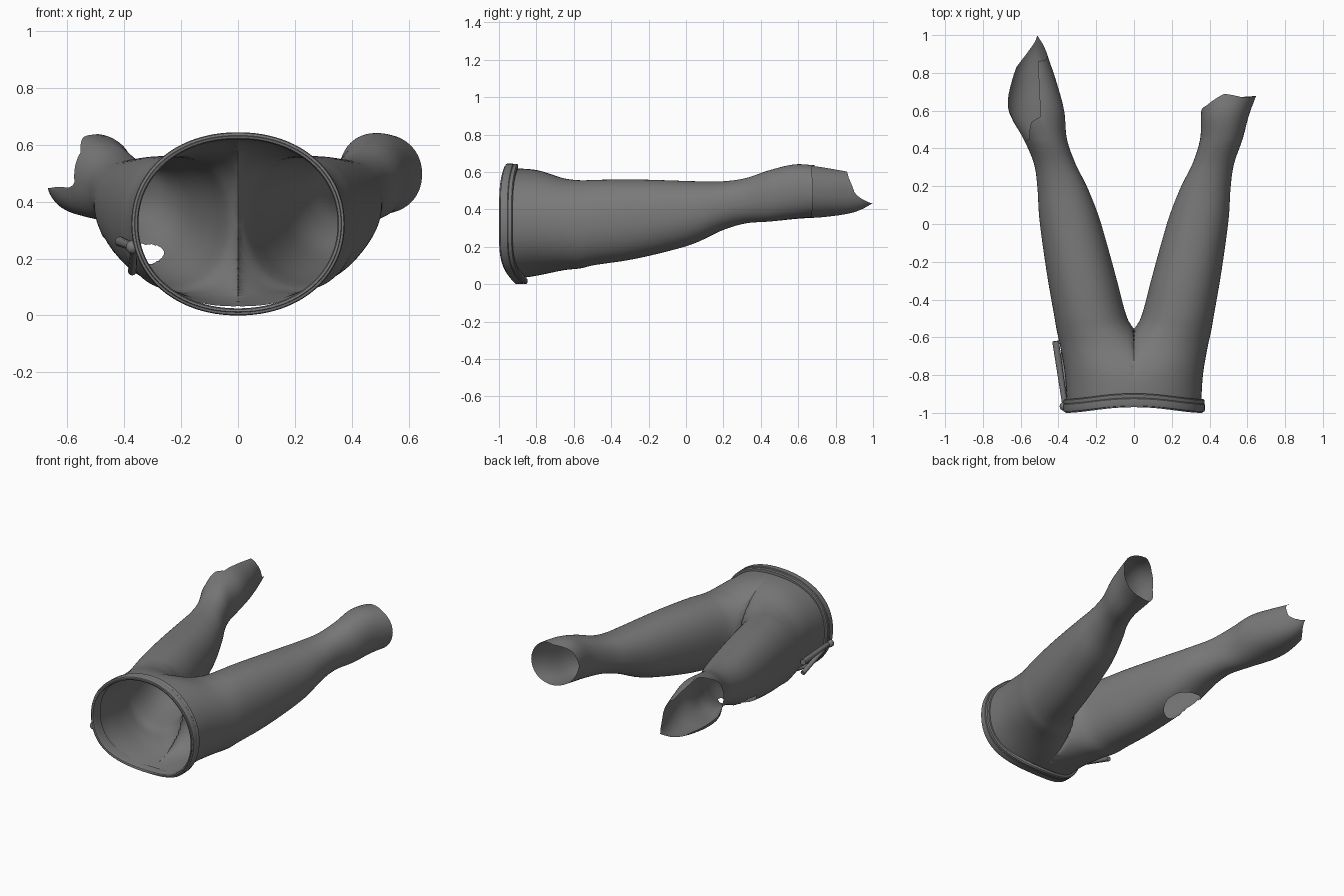
import bpy, bmesh, math
from mathutils import Vector

if "Cube" in bpy.data.objects:
    bpy.data.objects.remove(bpy.data.objects["Cube"])

cloth = bpy.data.materials.new("dark_grey_cloth")
cloth.diffuse_color = (0.19, 0.19, 0.19, 1)
cloth.use_nodes = True
cloth.node_tree.nodes["Principled BSDF"].inputs["Base Color"].default_value = cloth.diffuse_color

# Leg sections: y, inner x, outer x, bottom z, top z
BODY = [(-.96, -.355, .355, .02, .62), (-.8, -.30, .365, .045, .61), (-.65, -.10, .39, .075, .565),
        (-.56, -.005, .41, .085, .555), (-.5, .035, .42, .10, .557), (-.3, .09, .455, .13, .56),
        (-.1, .145, .485, .175, .555), (.05, .19, .503, .22, .55), (.2, .25, .512, .29, .55),
        (.32, .31, .53, .325, .567)]
RIGHT = BODY + [(.45, .35, .575, .335, .61), (.58, .355, .61, .35, .64), (.7, .365, .655, .36, .635)]
LEFT = BODY + [(.45, .355, .585, .335, .61), (.6, .37, .67, .35, .64), (.75, .41, .665, .36, .625),
               (.9, .46, .62, .385, .60), (1.0, .49, .56, .43, .58)]

# Hem length by angle (0 outer, 90 top, 180 inner, 270 bottom)
HEM_RIGHT = [(0, .68), (60, .67), (100, .69), (140, .63), (180, .6), (220, .63), (270, .67), (360, .68)]
HEM_LEFT = [(0, .43), (45, .45), (75, .54), (97, .57), (108, .86), (140, .87), (180, .9), (215, .96),
            (250, 1.0), (290, .9), (320, .83), (340, .66), (352, .45), (360, .43)]
K = 80


def linear(table, a):
    for (a0, v0), (a1, v1) in zip(table, table[1:]):
        if a <= a1:
            return v0 + (v1 - v0) * (a - a0) / (a1 - a0)
    return table[-1][1]


def section(table, y):
    """Smooth interpolation of the section table."""
    n = len(table)
    i = 0
    while i < n - 2 and y > table[i + 1][0]:
        i += 1

    def slope(j, c):
        lo, hi = table[max(j - 1, 0)], table[min(j + 1, n - 1)]
        return (hi[c] - lo[c]) / (hi[0] - lo[0])
    p, q = table[i], table[i + 1]
    h = q[0] - p[0]
    t = min(max((y - p[0]) / h, 0), 1)
    return [(2*t**3 - 3*t*t + 1) * p[c] + (t**3 - 2*t*t + t) * h * slope(i, c)
            + (3*t*t - 2*t**3) * q[c] + (t**3 - t*t) * h * slope(i + 1, c) for c in range(1, 5)]


def power(v, e):
    return math.copysign(abs(v) ** e, v)


def waist_shift(s):
    return .03 * s**4 if s > 0 else .08 * s**4


def finish(bm, name, angle=40):
    bmesh.ops.recalc_face_normals(bm, faces=bm.faces)
    me = bpy.data.meshes.new(name)
    bm.to_mesh(me)
    bm.free()
    ob = bpy.data.objects.new(name, me)
    bpy.context.collection.objects.link(ob)
    me.materials.append(cloth)
    bpy.ops.object.select_all(action='DESELECT')
    ob.select_set(True)
    bpy.context.view_layer.objects.active = ob
    bpy.ops.object.shade_smooth_by_angle(angle=math.radians(angle))
    return ob


# Trousers: two lofted legs, clamped at the centre plane and welded together
bm = bmesh.new()


def add_leg(side, table, hem):
    rows = []
    for r in range(93):
        row = []
        for k in range(K):
            a = 2 * math.pi * k / K
            c, s = math.cos(a), math.sin(a)
            if r <= 64:
                y = -.96 + 1.36 * r / 64
                if y < -.6:
                    y += waist_shift(s) * (-.6 - y) / .36
            else:
                y = .4 + (linear(hem, 360 * k / K) - .4) * (r - 64) / 28
            xi, xo, zb, zt = section(table, y)
            x = (xi + xo) / 2 + (xo - xi) / 2 * power(c, .92)
            z = (zb + zt) / 2 + (zt - zb) / 2 * power(s, .92)
            row.append(bm.verts.new((side * max(x, 0), y, z)))
        rows.append(row)
    for ra, rb in zip(rows, rows[1:]):
        for k in range(K):
            j = (k + 1) % K
            quad = [ra[k], ra[j], rb[j], rb[k]]
            if any(abs(v.co.x) > 1e-5 for v in quad):
                bm.faces.new(quad)


add_leg(1, RIGHT, HEM_RIGHT)
add_leg(-1, LEFT, HEM_LEFT)
bmesh.ops.delete(bm, geom=[v for v in bm.verts if not v.link_faces], context='VERTS')
bmesh.ops.remove_doubles(bm, verts=[v for v in bm.verts if abs(v.co.x) < 1e-4], dist=1e-4)

# Torn hole under the left knee
hole, radius = Vector((-.38, .01, .215)), .12
gone = [f for f in bm.faces if (f.calc_center_median() - hole).length < radius]
rim = {v for f in gone for v in f.verts}
bmesh.ops.delete(bm, geom=gone, context='FACES')
for v in rim:
    if v.is_valid:
        v.co = hole + (v.co - hole).normalized() * radius
finish(bm, "trousers", 60)

# Waistband: rounded profile with a stitched groove, swept around the opening
PROFILE = [(-.022, .012), (-.018, 0), (-.010, -.003), (-.008, .003), (-.004, .003), (0, .004),
           (.003, .012), (.003, .042), (0, .046), (.002, .05), (.002, .064), (-.004, .07), (-.022, .07)]
bm = bmesh.new()
loops = []
for k in range(96):
    a = 2 * math.pi * k / 96
    c, s = math.cos(a), math.sin(a)
    loops.append([bm.verts.new(((.372 + d) * power(c, .95), -.997 + waist_shift(s) + w,
                                .322 + (.319 + d) * power(s, .95))) for d, w in PROFILE])
for k in range(96):
    A, B = loops[k], loops[(k + 1) % 96]
    for i in range(len(PROFILE)):
        j = (i + 1) % len(PROFILE)
        bm.faces.new((A[i], A[j], B[j], B[i]))
finish(bm, "waistband", 35)


# Drawstring ends and knot on the left side of the band
def cord(name, p, q, r):
    p, q = Vector(p), Vector(q)
    bm = bmesh.new()
    bmesh.ops.create_cone(bm, cap_ends=True, segments=12, radius1=r * .8, radius2=r, depth=(q - p).length)
    ob = finish(bm, name)
    ob.location = (p + q) / 2
    ob.rotation_mode = 'QUATERNION'
    ob.rotation_quaternion = (q - p).to_track_quat('Z', 'Y')


cord("upper_drawstring", (-.365, -.96, .24), (-.415, -.62, .26), .018)
cord("lower_drawstring", (-.365, -.96, .24), (-.372, -.68, .155), .015)
bm = bmesh.new()
bmesh.ops.create_uvsphere(bm, u_segments=16, v_segments=10, radius=.024)
finish(bm, "drawstring_knot").location = (-.37, -.965, .24)
